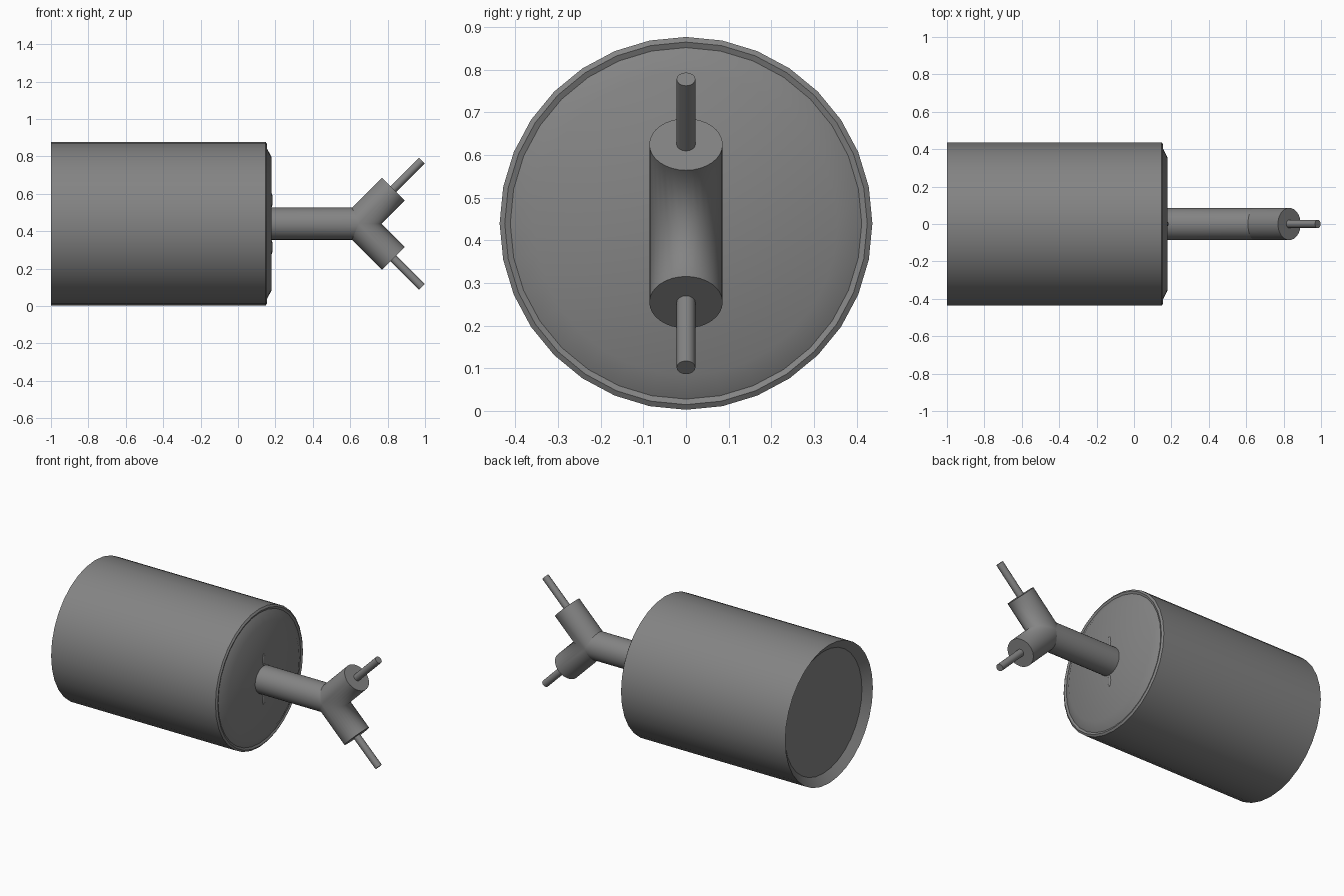
import bpy, bmesh, math
from mathutils import Vector

if "Cube" in bpy.data.objects:
    bpy.data.objects.remove(bpy.data.objects["Cube"])

CZ = 0.44                      # height of the main axis
grey = bpy.data.materials.new("mid_grey")
grey.diffuse_color = (0.23, 0.23, 0.23, 1)
grey.use_nodes = True
grey.node_tree.nodes["Principled BSDF"].inputs["Base Color"].default_value = grey.diffuse_color


def finish(name, bm, limit):
    """Smooth faces, keep edges steeper than limit (degrees) sharp."""
    bmesh.ops.recalc_face_normals(bm, faces=bm.faces)
    for f in bm.faces:
        f.smooth = True
    for e in bm.edges:
        e.smooth = len(e.link_faces) == 2 and e.calc_face_angle() < math.radians(limit)
    me = bpy.data.meshes.new(name)
    bm.to_mesh(me)
    bm.free()
    me.materials.append(grey)
    ob = bpy.data.objects.new(name, me)
    bpy.context.collection.objects.link(ob)
    return ob


def loft(bm, rings, cap_start=False, cap_end=False):
    vs = [[bm.verts.new(p) for p in r] for r in rings]
    n = len(vs[0])
    for a, b in zip(vs, vs[1:]):
        for i in range(n):
            j = (i + 1) % n
            bm.faces.new((a[i], a[j], b[j], b[i]))
    if cap_start:
        bm.faces.new(vs[0][::-1])
    if cap_end:
        bm.faces.new(vs[-1])


def circle(n):
    return [(math.sin(2 * math.pi * i / n), math.cos(2 * math.pi * i / n)) for i in range(n)]


# Drum body: recessed back, rimmed and domed front
bm = bmesh.new()
profile = [(-0.96, 0.385), (-1.0, 0.437), (0.148, 0.437), (0.156, 0.425),
           (0.150, 0.412), (0.18, 0.355)]
loft(bm, [[(x, r * a, CZ + r * b) for a, b in circle(32)] for x, r in profile], True, True)
finish("drum_body", bm, 35)

# Forked pipe: straight stem mitred into two arms at 45 degrees
R, JX, ARM, N = 0.086, 0.645, 0.262, 32
T = math.tan(math.pi / 8)
bm = bmesh.new()
ring = [(R * a, R * b) for a, b in circle(N)]
loft(bm, [[(0.14, y, CZ + v) for y, v in ring],
          [(JX - T * abs(v), y, CZ + v) for y, v in ring]])


def arm_point(t, y, v, s):
    k = math.sqrt(0.5)
    return (JX + k * (t - v), y, CZ + s * k * (t + v))


for s in (1, -1):
    start = [arm_point(-T * v if v > 0 else -v, y, v, s) for y, v in ring]
    end = [arm_point(ARM, y, v, s) for y, v in ring]
    loft(bm, [start, end])
bmesh.ops.remove_doubles(bm, verts=bm.verts, dist=0.0005)
# arm end caps
for s in (1, -1):
    bm.faces.new([bm.verts.new(arm_point(ARM, y, v, s)) for y, v in ring])
pipe = finish("forked_pipe", bm, 100)
# make sure the caps face outward
bm = bmesh.new()
bm.from_mesh(pipe.data)
for f in bm.faces:
    if len(f.verts) == N and f.normal.x < 0:
        f.normal_flip()
bm.to_mesh(pipe.data)
bm.free()

# Thin rods from the arm ends
for s, name in ((1, "upper_rod"), (-1, "lower_rod")):
    bm = bmesh.new()
    loft(bm, [[arm_point(t, 0.022 * a, 0.022 * b, s) for a, b in circle(16)]
              for t in (ARM - 0.03, 0.478)], True, True)
    finish(name, bm, 40)

# Small slivers on the drum face above and below the pipe
for s, name in ((1, "upper_sliver"), (-1, "lower_sliver")):
    bm = bmesh.new()
    bmesh.ops.create_uvsphere(bm, u_segments=12, v_segments=8, radius=1)
    for v in bm.verts:
        v.co = Vector((0.18 + 0.005 * v.co.x, 0.012 * v.co.y, CZ + s * 0.125 + 0.037 * v.co.z))
    finish(name, bm, 60)
